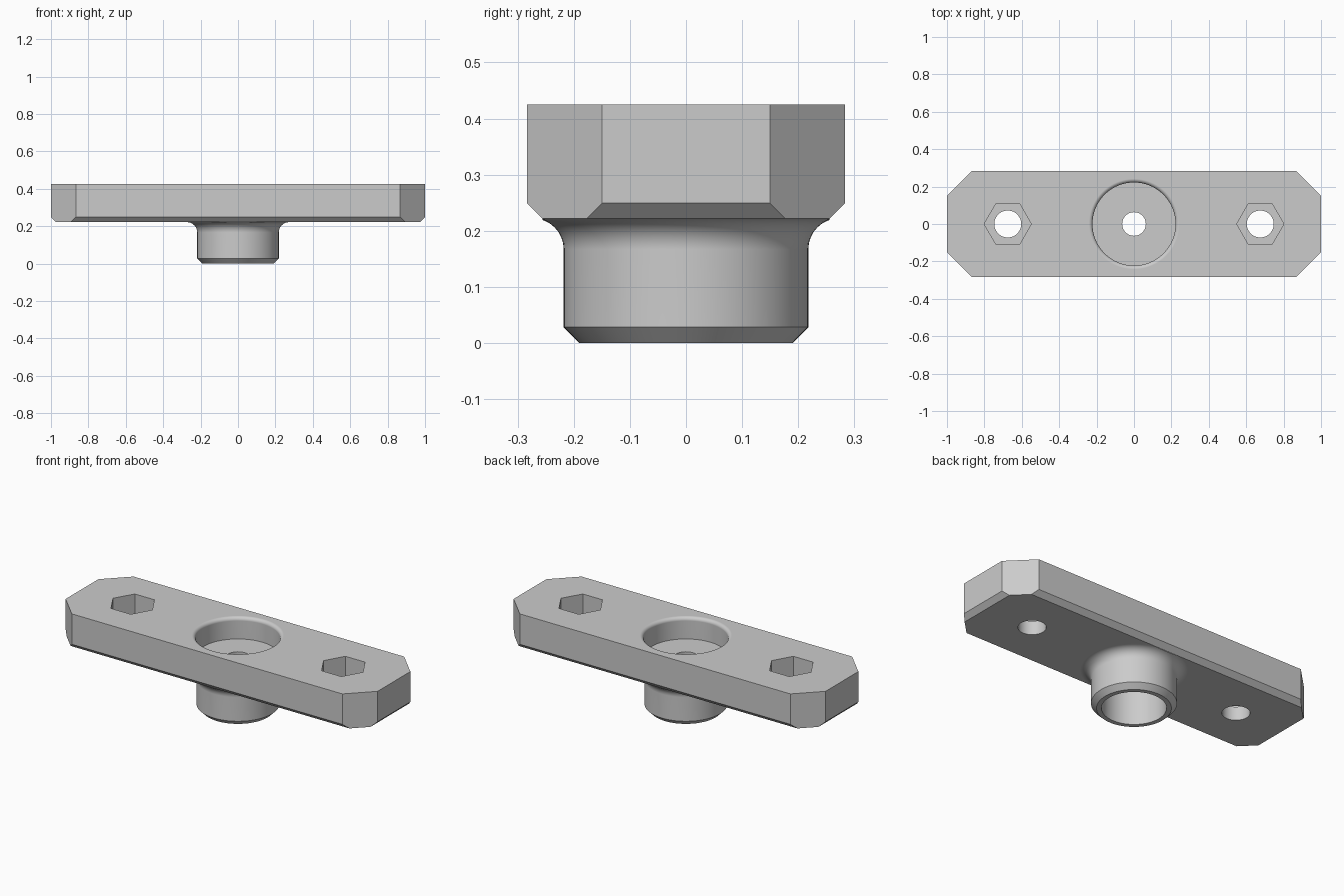
import bpy, bmesh
from math import sin, cos, pi, radians

cube = bpy.data.objects.get("Cube")
if cube:
    bpy.data.objects.remove(cube, do_unlink=True)

# One plain grey for the whole part
grey = bpy.data.materials.new("plain grey")
grey.use_nodes = True
grey.diffuse_color = (0.6, 0.6, 0.6, 1)
grey.node_tree.nodes["Principled BSDF"].inputs["Base Color"].default_value = (0.6, 0.6, 0.6, 1)


def stack(name, rings):
    """Skin a stack of equal-length horizontal rings into a closed solid."""
    bm = bmesh.new()
    loops = [[bm.verts.new(p) for p in ring] for ring in rings]
    n = len(loops[0])
    for low, high in zip(loops, loops[1:]):
        for i in range(n):
            j = (i + 1) % n
            bm.faces.new((low[i], low[j], high[j], high[i]))
    bm.faces.new(loops[0][::-1])
    bm.faces.new(loops[-1])
    mesh = bpy.data.meshes.new(name)
    bm.to_mesh(mesh)
    bm.free()
    mesh.materials.append(grey)
    obj = bpy.data.objects.new(name, mesh)
    bpy.context.collection.objects.link(obj)
    return obj


def lathe(name, profile, sides=96, x=0):
    return stack(name, [[(x + r * cos(2 * pi * i / sides), r * sin(2 * pi * i / sides), z)
                         for i in range(sides)] for r, z in profile])


def arc(r, z, size, steps=8):
    """Quarter round flaring outwards from a vertical wall to a flat."""
    return [(r + size * (1 - cos(a)), z + size * sin(a))
            for a in (pi / 2 * i / steps for i in range(steps + 1))]


def octagon(x, y, z, corner=1.15):
    # the 45 degree corner planes stay fixed, whatever the ring size
    cx, cy = corner - y, corner - x
    return [(x, -cy, z), (x, cy, z), (cx, y, z), (-cx, y, z),
            (-x, cy, z), (-x, -cy, z), (-cx, -y, z), (cx, -y, z)]


def select(obj):
    bpy.ops.object.select_all(action='DESELECT')
    obj.select_set(True)
    bpy.context.view_layer.objects.active = obj


def combine(target, tool, operation):
    select(target)
    mod = target.modifiers.new("combine", 'BOOLEAN')
    mod.operation, mod.solver, mod.object = operation, 'EXACT', tool
    bpy.ops.object.modifier_apply(modifier=mod.name)
    bpy.data.objects.remove(tool, do_unlink=True)


TOP, BOTTOM, FLOOR = 0.425, 0.222, 0.30

# Plate with clipped corners and chamfered lower edges
plate = stack("mounting_plate", [octagon(0.973, 0.256, BOTTOM),
                                 octagon(1, 0.283, 0.249),
                                 octagon(1, 0.283, TOP)])

# Round boss below, flared into the plate and trimmed at its lower edges
boss = lathe("boss", [(0.19, 0), (0.218, 0.028)] + arc(0.218, 0.167, 0.055) + [(0.273, 0.245)])
trim = stack("boss_trim", [[(-1, -0.2555, z), (1, -0.2555, z), (1, 0.2555, z), (-1, 0.2555, z)]
                           for z in (-1, 1)])
combine(boss, trim, 'INTERSECT')
combine(plate, boss, 'UNION')

# Rounded recess, lower bore and the small hole joining them
combine(plate, lathe("recess", [(0.222, FLOOR)] + arc(0.222, 0.405, 0.02) + [(0.242, 0.5)]),
        'DIFFERENCE')
combine(plate, lathe("bore", [(0.165, -0.1), (0.165, 0.22)]), 'DIFFERENCE')
combine(plate, lathe("centre_hole", [(0.063, 0.1), (0.063, 0.5)], 48), 'DIFFERENCE')

# Nut pockets and bolt holes at both ends
for x in (-0.675, 0.675):
    combine(plate, lathe("nut_pocket", [(0.126, FLOOR), (0.126, 0.5)], 6, x), 'DIFFERENCE')
    combine(plate, lathe("bolt_hole", [(0.072, 0.1), (0.072, 0.5)], 48, x), 'DIFFERENCE')

# Smooth round walls, crisp edges and flat large faces
select(plate)
bpy.ops.object.shade_smooth_by_angle(angle=radians(25))
weighted = plate.modifiers.new("flat faces", 'WEIGHTED_NORMAL')
weighted.keep_sharp = True
